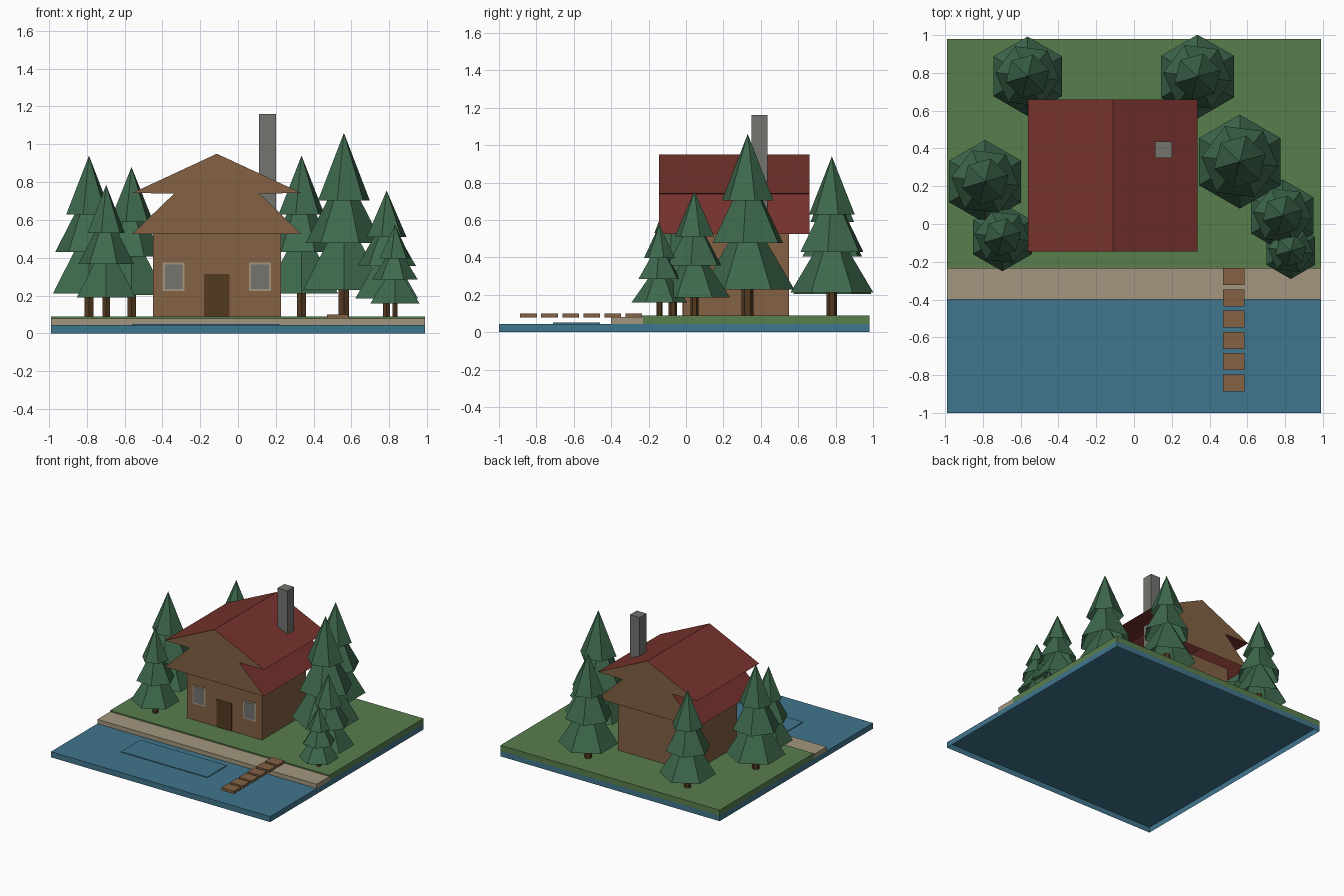
import bpy, bmesh, math
from mathutils import Matrix, Vector

if "Cube" in bpy.data.objects:
    bpy.data.objects.remove(bpy.data.objects["Cube"], do_unlink=True)


def material(name, hex_code):
    def linear(c):
        return c / 12.92 if c <= 0.04045 else ((c + 0.055) / 1.055) ** 2.4
    rgb = [linear(v / 255) for v in bytes.fromhex(hex_code)] + [1.0]
    mat = bpy.data.materials.new(name)
    mat.use_nodes = True
    mat.diffuse_color = rgb
    mat.node_tree.nodes["Principled BSDF"].inputs["Base Color"].default_value = rgb
    return mat


WATER = material("lake blue", "40768d")
GRASS = material("grass green", "597e4d")
SAND = material("sand tan", "a2967e")
WOOD = material("wood brown", "836143")
DARK = material("dark wood", "533a21")
ROOF = material("roof red", "77332d")
PINE = material("pine green", "3e684d")
STONE = material("stone grey", "73736f")


def finish(name, bm, *mats):
    mesh = bpy.data.meshes.new(name)
    bm.to_mesh(mesh)
    bm.free()
    for mat in mats:
        mesh.materials.append(mat)
    obj = bpy.data.objects.new(name, mesh)
    bpy.context.collection.objects.link(obj)
    return obj


def open_bottom(bm):
    """Remove the lowest downward-facing face."""
    bm.normal_update()
    low = min((f for f in bm.faces if f.normal.z < -0.9), key=lambda f: f.calc_center_median().z)
    bmesh.ops.delete(bm, geom=[low], context="FACES_ONLY")


def box(name, x, y, z, mat, hollow=False):
    """Box from (low, high) ranges on each axis."""
    bm = bmesh.new()
    size = [b - a for a, b in (x, y, z)]
    mid = [(a + b) / 2 for a, b in (x, y, z)]
    bmesh.ops.create_cube(bm, size=1, matrix=Matrix.Translation(mid) @ Matrix.Diagonal(size + [1]))
    if hollow:
        open_bottom(bm)
    return finish(name, bm, mat)


def ring(bm, x, y, z, radius, twist=0):
    angles = [math.pi / 2 + twist + i * math.tau / 6 for i in range(6)]
    return [bm.verts.new((x + radius * math.cos(a), y + radius * math.sin(a), z)) for a in angles]


def tree(number, x, y, top, radius):
    """Pine of three twisted open six-sided tiers on a six-sided trunk."""
    height = top - GROUND
    bm = bmesh.new()
    for i, (base, tall, wide) in enumerate([(0.143, 0.44, 1), (0.4, 0.41, 0.82), (0.633, 0.367, 0.57)]):
        z = GROUND + base * height
        rim = ring(bm, x, y, z, radius * wide, 0.4 * i)
        tip = bm.verts.new((x, y, z + tall * height))
        for a, b in zip(rim, rim[1:] + rim[:1]):
            bm.faces.new((a, b, tip))
    finish(f"pine_foliage_{number}", bm, PINE)
    bm = bmesh.new()
    low = ring(bm, x, y, GROUND, 0.033 * height)
    high = ring(bm, x, y, GROUND + 0.2 * height, 0.033 * height)
    for i in range(6):
        j = (i + 1) % 6
        bm.faces.new((low[i], low[j], high[j], high[i]))
    finish(f"pine_trunk_{number}", bm, DARK)


# Ground layers
GROUND = 0.09
SIDE = (-0.99, 0.99)
box("lake", SIDE, (-1, 0.98), (0, 0.045), WATER, hollow=True)
box("shore", SIDE, (-0.4, -0.23), (0.045, 0.08), SAND)
box("lawn", SIDE, (-0.235, 0.98), (0.045, GROUND), GRASS)
box("lake_ripple", (-0.56, 0.22), (-0.71, -0.46), (0.045, 0.051), WATER)

# Dock planks
for i in range(6):
    y = -0.279 - 0.1125 * i
    box(f"dock_plank_{i + 1}", (0.47, 0.585), (y - 0.045, y + 0.045), (0.078, 0.1), WOOD)

# Cabin body
MID = -0.112
FRONT = -0.015
box("cabin_walls", (MID - 0.338, MID + 0.34), (FRONT, 0.55), (GROUND, 0.53), WOOD)
box("door", (MID - 0.068, MID + 0.068), (FRONT - 0.004, FRONT), (GROUND, 0.315), DARK)
for label, side in (("right", -1), ("left", 1)):
    cx = MID + side * 0.228
    box(f"window_frame_{label}", (cx - 0.058, cx + 0.058), (FRONT - 0.004, FRONT), (0.225, 0.375), SAND)
    box(f"window_pane_{label}", (cx - 0.047, cx + 0.047), (FRONT - 0.006, FRONT), (0.236, 0.364), STONE)

# Two-tier roof: mirrored profile extruded front to back, gable ends in wood, open below
half = [(0.448, 0.525), (0.225, 0.74), (0.448, 0.742)]
profile = half + [(0, 0.95)] + [(-x, z) for x, z in reversed(half)]
bm = bmesh.new()
front_end, back_end = [[bm.verts.new((MID + x, y, z)) for x, z in profile] for y in (-0.145, 0.66)]
bm.faces.new(front_end)
bm.faces.new(back_end)
for i in range(len(profile)):
    j = (i + 1) % len(profile)
    bm.faces.new((front_end[i], front_end[j], back_end[j], back_end[i]))
bmesh.ops.recalc_face_normals(bm, faces=bm.faces)
open_bottom(bm)
for face in bm.faces:
    face.material_index = 1 if abs(face.normal.y) > 0.9 else 0
finish("roof", bm, ROOF, WOOD)
box("chimney", (0.112, 0.2), (0.35, 0.437), (0.56, 1.16), STONE)

# Pines: x, y, top height, foliage radius
pines = [(-0.788, 0.225, 0.94, 0.22), (-0.563, 0.782, 0.88, 0.21), (-0.697, -0.07, 0.785, 0.18),
         (0.336, 0.78, 0.94, 0.222), (0.56, 0.33, 1.06, 0.249), (0.786, 0.045, 0.755, 0.191),
         (0.83, -0.142, 0.575, 0.149)]
for number, spec in enumerate(pines, 1):
    tree(number, *spec)
